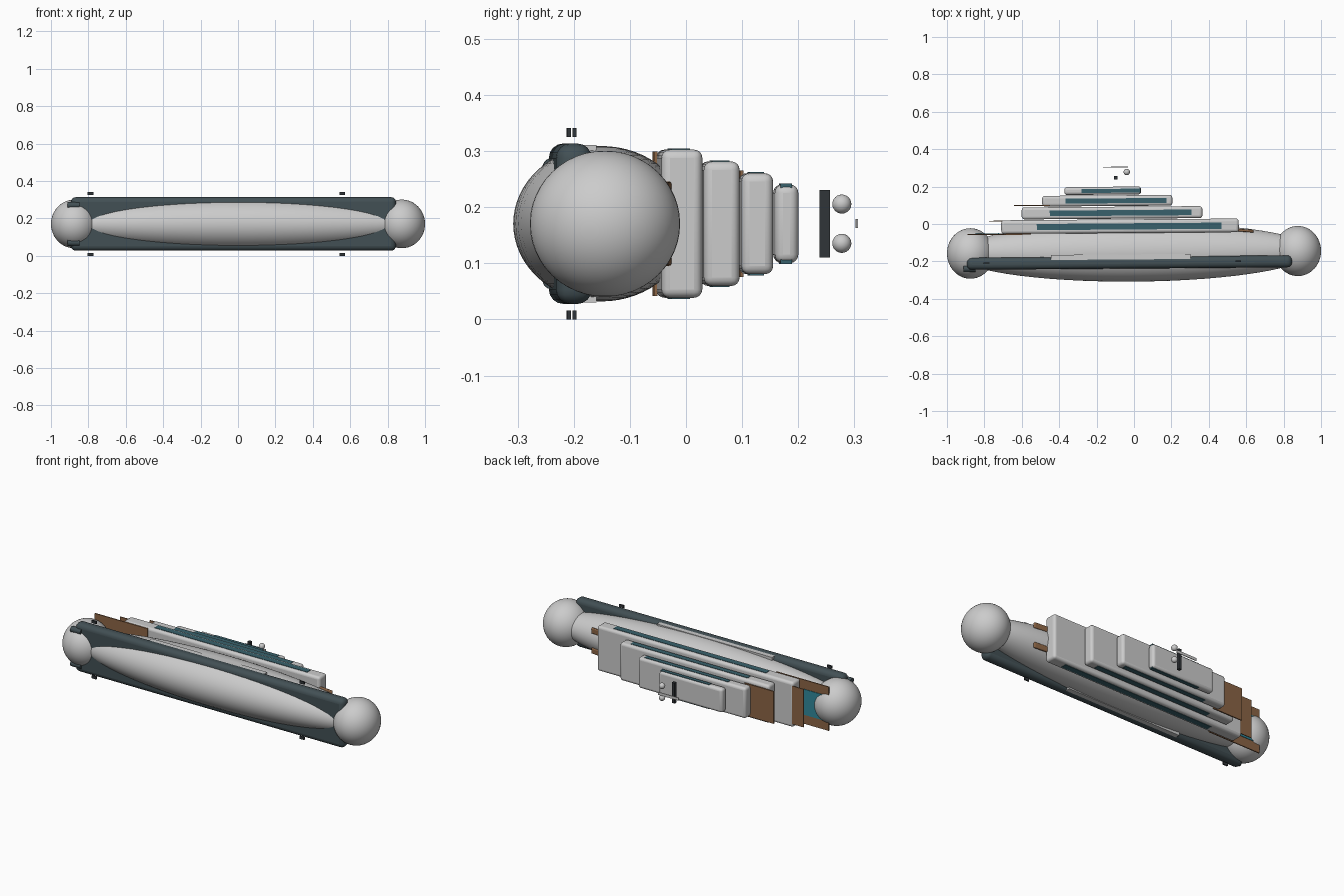
import bpy, math
from mathutils import Matrix, Vector

if "Cube" in bpy.data.objects:
    bpy.data.objects.remove(bpy.data.objects["Cube"])

ZC = 0.1705                                   # centre plane of the boat (beam runs along z)
TILT = Matrix.Rotation(0.0075, 4, 'Z')        # slight trim of the whole boat


def mat(name, rgb):
    m = bpy.data.materials.new(name)
    m.diffuse_color = (*rgb, 1)
    m.use_nodes = True
    m.node_tree.nodes["Principled BSDF"].inputs["Base Color"].default_value = m.diffuse_color
    return m


DARK = mat("dark_trim", (0.055, 0.08, 0.09))
BLACK = mat("black_fitting", (0.03, 0.035, 0.04))
GLASS = mat("glass", (0.04, 0.12, 0.15))
WOOD = mat("wood", (0.26, 0.13, 0.06))
WATER = mat("water", (0.03, 0.25, 0.33))


def finish(o, name, m, bevel=0, seg=4):
    o.name = name
    if m:
        o.data.materials.append(m)
    bpy.ops.object.transform_apply(location=True, rotation=True, scale=True)
    o.data.transform(TILT)
    o.data.transform(Matrix.Translation((0, 0, ZC)))
    if bevel:
        b = o.modifiers.new("round", 'BEVEL')
        b.width, b.segments = bevel, seg
    bpy.ops.object.shade_smooth_by_angle(angle=math.radians(35))
    return o


def box(name, x, y, z, m=None, bevel=0, rot=0):
    """Box from (min, max) ranges; z is relative to the centre plane."""
    lo, hi = Vector((x[0], y[0], z[0])), Vector((x[1], y[1], z[1]))
    bpy.ops.mesh.primitive_cube_add(size=1, location=(lo + hi) / 2, rotation=(0, 0, rot))
    o = bpy.context.object
    o.scale = hi - lo
    return finish(o, name, m, bevel)


def ball(name, loc, r, m=None, seg=48):
    bpy.ops.mesh.primitive_uv_sphere_add(segments=seg, ring_count=seg // 2, radius=1, location=loc)
    o = bpy.context.object
    o.scale = r
    return finish(o, name, m)


# hull with round bow and stern
ball("hull", (0, -0.151, 0), (0.96, 0.157, 0.1385), seg=64)
ball("bow", (0.875, -0.151, 0), (0.124, 0.134, 0.13))
ball("stern", (-0.876, -0.151, 0), (0.125, 0.135, 0.13))
box("hull_band", (-0.895, 0.843), (-0.238, -0.174), (-0.143, 0.143), DARK, 0.026)
box("hull_side_panel", (-0.445, 0.30), (-0.193, -0.162), (-0.1405, 0.1405))

# stacked cabins with side windows: x, y, half beam, window x, window y
tiers = [
    ((-0.71, 0.56), (-0.048, 0.025), 0.132, (-0.52, 0.467), (-0.029, 0.004)),
    ((-0.60, 0.366), (0.029, 0.093), 0.111, (-0.45, 0.307), (0.045, 0.075)),
    ((-0.49, 0.206), (0.097, 0.154), 0.09, (-0.366, 0.174), (0.112, 0.138)),
    ((-0.371, 0.04), (0.158, 0.2), 0.07, (-0.28, 0.036), (0.168, 0.189)),
]
for i, (x, y, h, wx, wy) in enumerate(tiers, 1):
    box(f"cabin_{i}", x, y, (-h, h), None, 0.015)
    for s in (-1, 1):
        zs = sorted((s * (h - 0.01), s * (h + 0.002)))
        box(f"window_{i}", wx, wy, zs, GLASS)

# wooden aft decks and pool
box("aft_deck_1", (-0.89, -0.55), (-0.053, -0.047), (-0.129, 0.129), WOOD)
box("aft_deck_2", (-0.775, -0.60), (0.018, 0.023), (-0.112, 0.112), WOOD)
box("aft_deck_3", (-0.64, -0.45), (0.1, 0.106), (-0.095, 0.095), WOOD)
box("pool", (-0.85, -0.72), (-0.051, -0.044), (-0.075, 0.075), WATER)

# paired parts on both sides
for s in (-1, 1):
    def zr(a, b):
        return sorted((s * a, s * b))
    box("bow_bench", (0.53, 0.64), (-0.046, -0.032), zr(0.043, 0.075), WOOD, 0.005, -0.08)
    for x in (-0.79, 0.555):
        box("side_cleat", (x - 0.015, x + 0.015), (-0.2065, -0.199), zr(0.1545, 0.1705), BLACK)
    bpy.ops.mesh.primitive_cylinder_add(vertices=24, radius=0.017, depth=0.065,
                                        location=(-0.882, -0.232, s * 0.1), rotation=(0, math.pi / 2, 0))
    finish(bpy.context.object, "thruster", DARK)
    ball("radar_dome", (-0.037, 0.278, s * 0.035), (0.017,) * 3, None, 24)

# mast crossbar and antenna bar
box("mast_crossbar", (-0.104, -0.086), (0.239, 0.257), (-0.06, 0.06), BLACK)
box("radar_bar", (-0.163, -0.03), (0.303, 0.307), (-0.008, 0.008))
